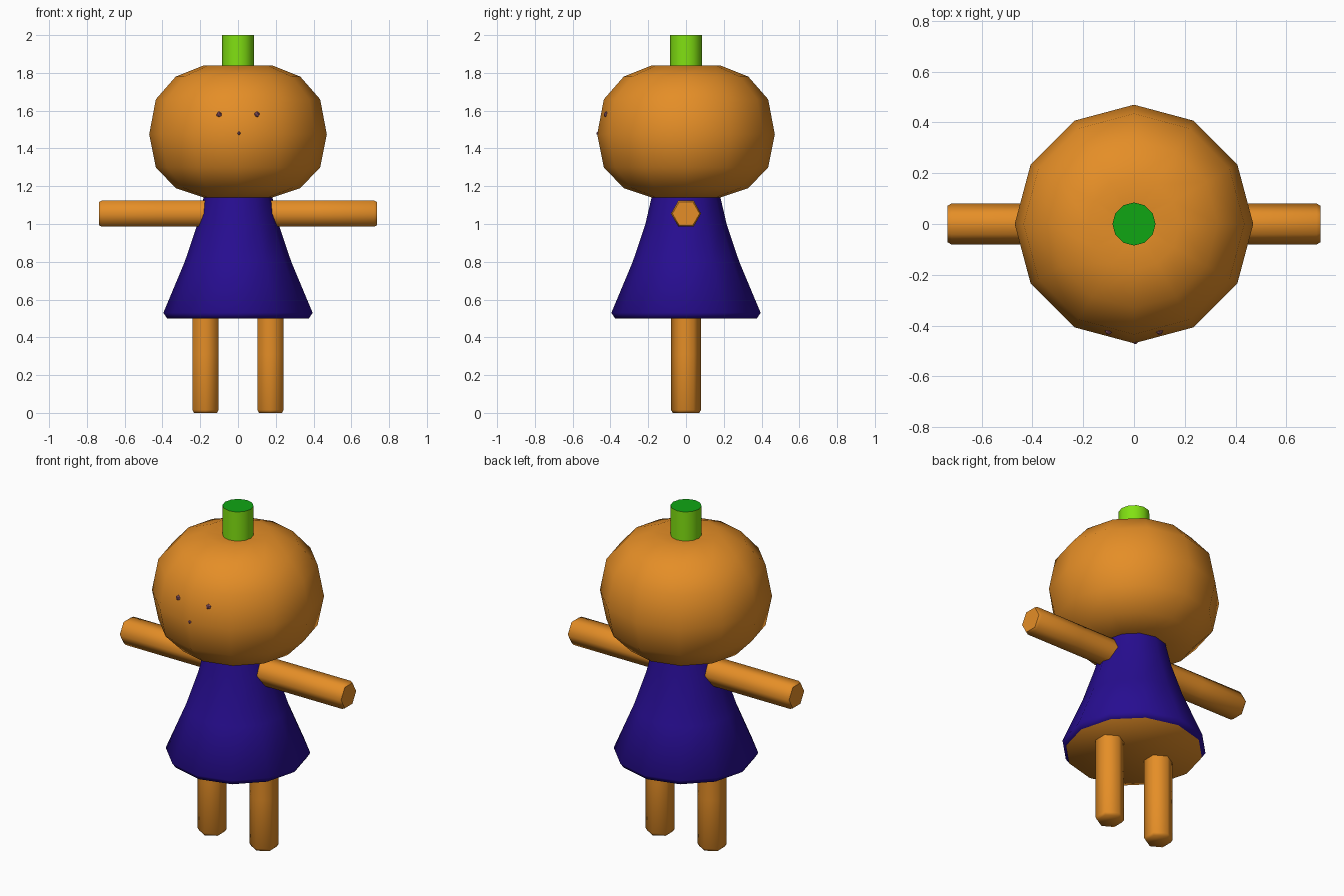
import bpy
import math
from mathutils import Matrix, Vector

if "Cube" in bpy.data.objects:
    bpy.data.objects.remove(bpy.data.objects["Cube"])


def material(name, rgb):
    m = bpy.data.materials.new(name)
    m.diffuse_color = (*rgb, 1)
    m.use_nodes = True
    m.node_tree.nodes["Principled BSDF"].inputs["Base Color"].default_value = m.diffuse_color
    return m


ORANGE = material("pumpkin orange", (0.78, 0.27, 0.02))
INDIGO = material("deep indigo", (0.02, 0.004, 0.28))
LIME = material("lime green", (0.22, 0.75, 0.006))
GREEN = material("leaf green", (0.005, 0.38, 0.007))
MAUVE = material("dusty mauve", (0.3, 0.1, 0.15))


def lathe(name, profile, sides, mats, matrix=Matrix(), angle=60, cap_rule=None):
    """Surface of revolution about z from (radius, z) points, with end caps."""
    verts, faces = [], []
    for r, z in profile:
        for i in range(sides):
            a = 2 * math.pi * i / sides
            verts.append(matrix @ Vector((r * math.cos(a), r * math.sin(a), z)))
    for k in range(len(profile) - 1):
        for i in range(sides):
            j = (i + 1) % sides
            faces.append((k * sides + i, k * sides + j,
                          (k + 1) * sides + j, (k + 1) * sides + i))
    faces.append(tuple(reversed(range(sides))))
    last = (len(profile) - 1) * sides
    faces.append(tuple(range(last, last + sides)))
    mesh = bpy.data.meshes.new(name)
    mesh.from_pydata(verts, [], faces)
    for m in mats:
        mesh.materials.append(m)
    if cap_rule:
        for p in mesh.polygons:
            p.material_index = 1 if cap_rule(p.normal) else 0
    ob = bpy.data.objects.new(name, mesh)
    bpy.context.collection.objects.link(ob)
    bpy.ops.object.select_all(action='DESELECT')
    ob.select_set(True)
    bpy.context.view_layer.objects.active = ob
    bpy.ops.object.shade_smooth_by_angle(angle=math.radians(angle))
    return ob


# Head, slightly dimpled at both poles
lathe("head", [(0.05, 1.165), (0.18, 1.14), (0.33, 1.19), (0.435, 1.30),
               (0.47, 1.475), (0.435, 1.66), (0.33, 1.78), (0.18, 1.84),
               (0.05, 1.82)], 12, [ORANGE])

# Stem with a darker cut top
lathe("stem", [(0.085, 1.79), (0.085, 2.0)], 12, [LIME, GREEN],
      cap_rule=lambda n: n.z > 0.9)

# Dress, with the body showing underneath
lathe("dress", [(0.375, 0.50), (0.395, 0.53), (0.282, 0.80), (0.215, 1.0),
                (0.18, 1.15)], 12, [INDIGO, ORANGE],
      cap_rule=lambda n: n.z < -0.9)

# Hexagonal arms and legs
for side, s in (("right", 1), ("left", -1)):
    # local x -> y, local y -> z, local z -> x
    axes = Matrix(((0, 0, 1, 0), (1, 0, 0, 0), (0, 1, 0, 1.055), (0, 0, 0, 1)))
    if s < 0:
        axes = Matrix.Rotation(math.pi, 4, 'Z') @ axes
    lathe(side + "_arm", [(0.08, 0.12), (0.08, 0.43), (0.08, 0.72),
                          (0.072, 0.735)], 6, [ORANGE], axes, 65)
    turn = Matrix.Translation((s * 0.172, 0, 0)) @ Matrix.Rotation(math.pi / 2, 4, 'Z')
    lathe(side + "_leg", [(0.07, 0), (0.079, 0.015), (0.079, 0.31),
                          (0.079, 0.53)], 6, [ORANGE], turn, 65)

# Tiny eyes and nose set into the face
for name, x, y, z, r in (("right_eye", 0.10, -0.421, 1.58, 0.016),
                         ("left_eye", -0.10, -0.421, 1.58, 0.016),
                         ("nose", 0.005, -0.465, 1.48, 0.01)):
    bpy.ops.mesh.primitive_ico_sphere_add(subdivisions=1, radius=r, location=(x, y, z))
    ob = bpy.context.object
    ob.name = name
    ob.data.materials.append(MAUVE)
